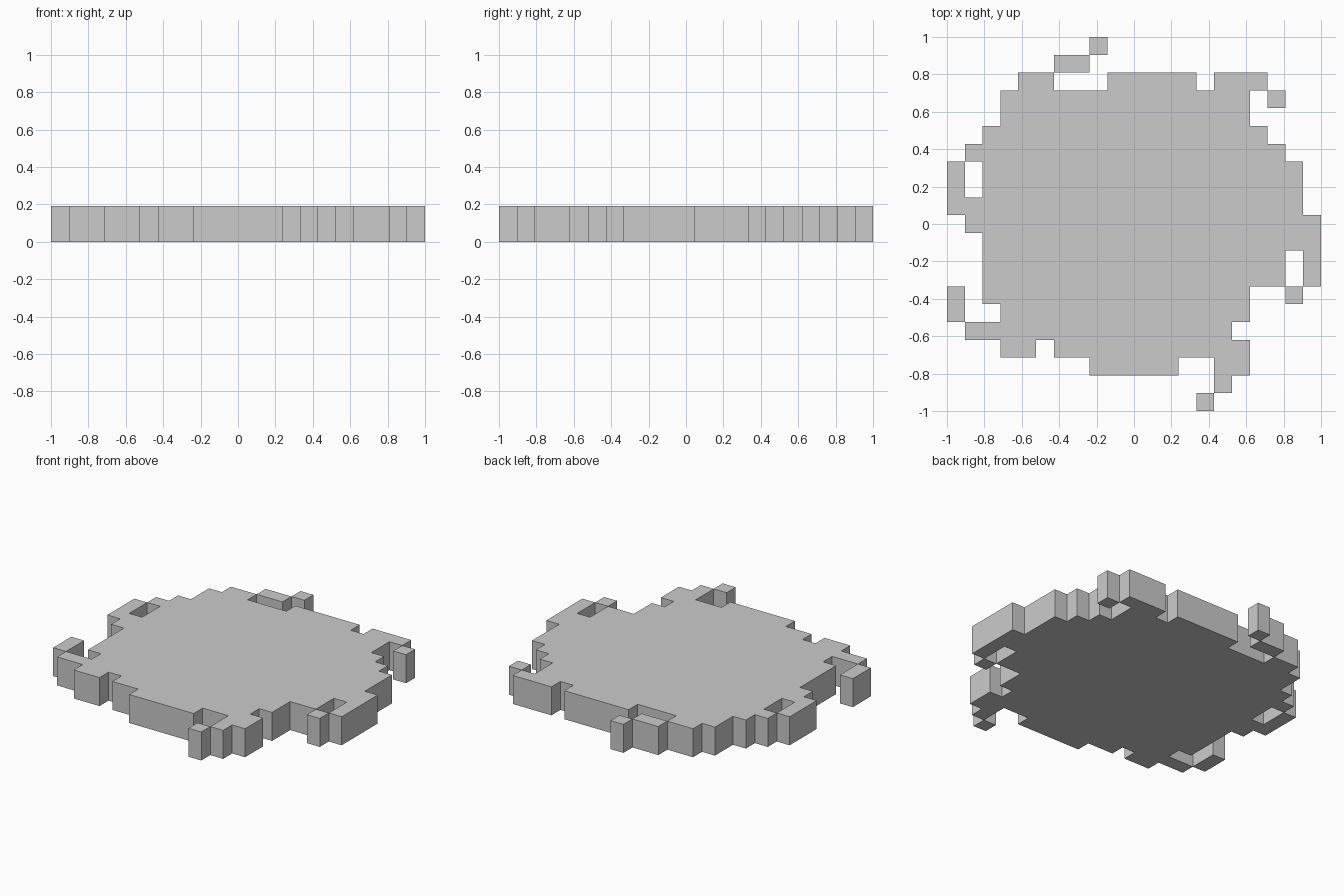
import bpy, bmesh

if "Cube" in bpy.data.objects:
    bpy.data.objects.remove(bpy.data.objects["Cube"])

N = 21
CELL = 2 / N

# Plan of the blocky disc, back row first: filled column runs "first-last"
PLAN = """8-8
6-7
4-5 9-13 15-17
3-16 18-18
3-16
2-17
1-18
0-0 2-19
0-0 2-19
0-19
1-20
2-20
2-18 20-20
2-18 20-20
0-0 2-16 19-19
0-0 3-16
1-15
3-4 6-16
8-12 15-16
15-15
14-14""".splitlines()

# Flat sheet of square cells with shared corners
bm = bmesh.new()
corners = {}


def corner(i, j):
    if (i, j) not in corners:
        corners[i, j] = bm.verts.new((-1 + i * CELL, 1 - j * CELL, 0))
    return corners[i, j]


for j, row in enumerate(PLAN):
    for run in row.split():
        first, last = map(int, run.split("-"))
        for i in range(first, last + 1):
            bm.faces.new([corner(i, j + 1), corner(i + 1, j + 1),
                          corner(i + 1, j), corner(i, j)])

mesh = bpy.data.meshes.new("blocky_disc")
bm.to_mesh(mesh)
bm.free()
disc = bpy.data.objects.new("blocky_disc", mesh)
bpy.context.collection.objects.link(disc)

# Thickness of two cells, growing upward from the ground
solid = disc.modifiers.new("thickness", 'SOLIDIFY')
solid.thickness = 2 * CELL
solid.offset = 1
